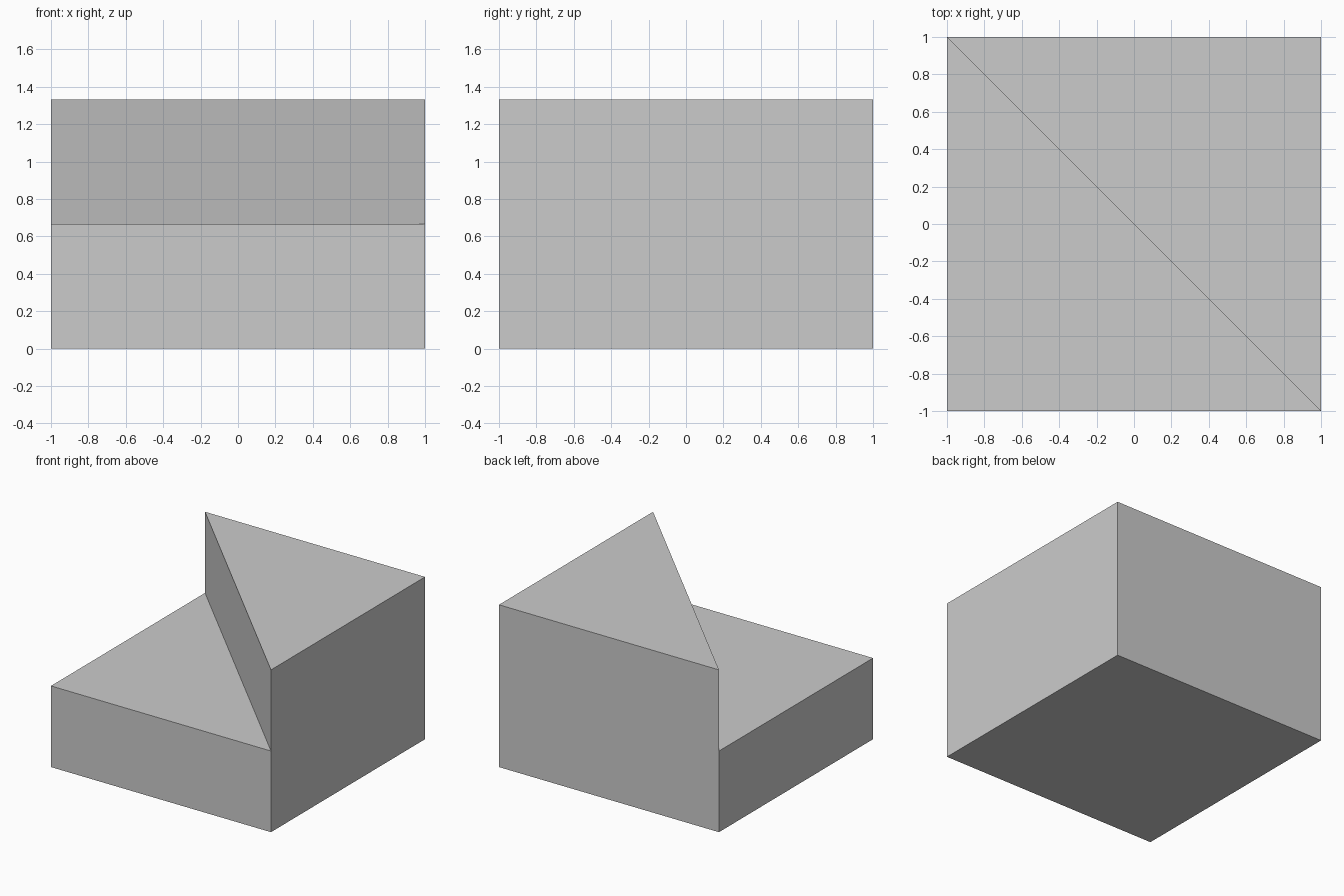
import bpy
import bmesh

if "Cube" in bpy.data.objects:
    bpy.data.objects.remove(bpy.data.objects["Cube"])

LOW, HIGH = 2 / 3, 4 / 3
corners = [(-1, -1), (1, -1), (1, 1), (-1, 1)]   # front left, front right, back right, back left

bm = bmesh.new()

# Rings of corner points: ground, low step (all but back right), high step (all but front left)
g = [bm.verts.new((x, y, 0)) for x, y in corners]
low = {i: bm.verts.new((*corners[i], LOW)) for i in (0, 1, 3)}
high = {i: bm.verts.new((*corners[i], HIGH)) for i in (1, 2, 3)}

# Underside, the two triangular tops and the diagonal riser between them
bm.faces.new(g[::-1])
bm.faces.new([low[0], low[1], low[3]])
bm.faces.new([high[1], high[2], high[3]])
bm.faces.new([low[3], low[1], high[1], high[3]])

# Low front and left walls
bm.faces.new([g[0], g[1], low[1], low[0]])
bm.faces.new([g[3], g[0], low[0], low[3]])

# Tall right and back walls
bm.faces.new([g[1], g[2], high[2], high[1], low[1]])
bm.faces.new([g[2], g[3], low[3], high[3], high[2]])

bmesh.ops.recalc_face_normals(bm, faces=bm.faces[:])
mesh = bpy.data.meshes.new("diagonal_step_block")
bm.to_mesh(mesh)
bm.free()
bpy.context.collection.objects.link(bpy.data.objects.new("diagonal_step_block", mesh))
